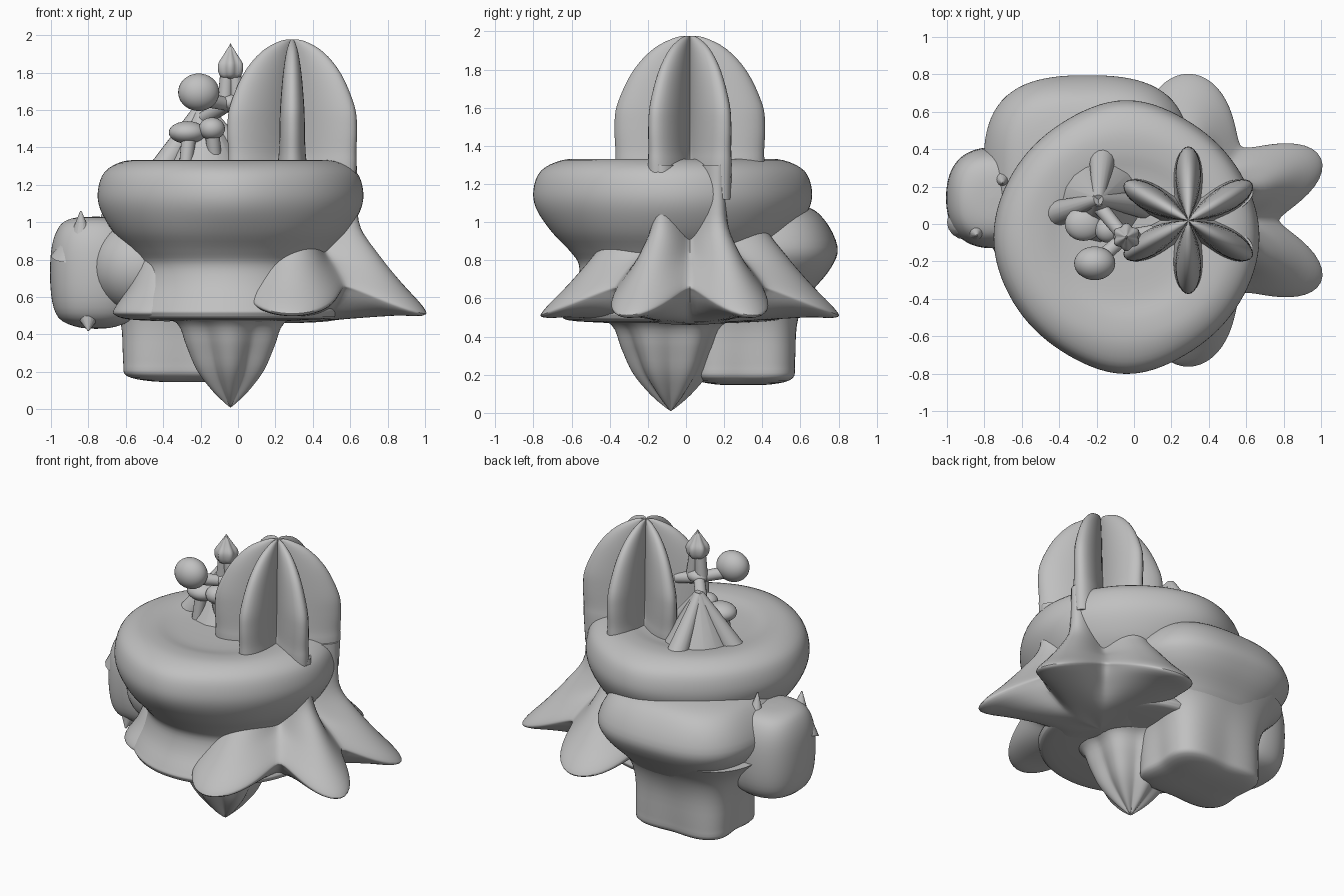
import bpy, bmesh
from math import sin, cos, pi, radians
from mathutils import Vector

if "Cube" in bpy.data.objects:
    bpy.data.objects.remove(bpy.data.objects["Cube"])

grey = bpy.data.materials.new("clay_grey")
grey.use_nodes = True
colour = (0.53, 0.53, 0.53, 1)
grey.diffuse_color = colour
grey.node_tree.nodes["Principled BSDF"].inputs["Base Color"].default_value = colour


def finish(name, bm, angle=50):
    bmesh.ops.recalc_face_normals(bm, faces=bm.faces)
    mesh = bpy.data.meshes.new(name)
    bm.to_mesh(mesh)
    bm.free()
    mesh.materials.append(grey)
    ob = bpy.data.objects.new(name, mesh)
    bpy.context.collection.objects.link(ob)
    bpy.ops.object.select_all(action="DESELECT")
    ob.select_set(True)
    bpy.context.view_layer.objects.active = ob
    bpy.ops.object.shade_smooth_by_angle(angle=radians(angle))


def refine(rings, steps=4):
    """Catmull-Rom interpolation between profile rows."""
    rows = [Vector(r) for r in rings]
    out = []
    for i in range(len(rows) - 1):
        a, b, c, d = rows[max(i - 1, 0)], rows[i], rows[i + 1], rows[min(i + 2, len(rows) - 1)]
        for k in range(steps):
            t = k / steps
            out.append(b + 0.5 * t * (c - a + t * (2 * a - 5 * b + 4 * c - d + t * (3 * (b - c) + d - a))))
    return out + [rows[-1]]


def loft(name, centre, rings, wave, stretch=(1, 1), n=96):
    """Rings are (radius, radius gain, height, droop); wave gives 0..1 round the axis."""
    bm = bmesh.new()
    loops = []
    for a, b, z, d in refine(rings):
        loop = []
        for i in range(n):
            t = 2 * pi * i / n
            w = wave(t)
            r = max(a + b * w, 0.002)
            loop.append(bm.verts.new((centre[0] + stretch[0] * r * cos(t),
                                      centre[1] + stretch[1] * r * sin(t), z - d * w)))
        loops.append(loop)
    for p, q in zip(loops, loops[1:]):
        for i in range(n):
            j = (i + 1) % n
            bm.faces.new((p[i], p[j], q[j], q[i]))
    bm.faces.new(loops[0])
    bm.faces.new(loops[-1])
    finish(name, bm)


def star(t):
    return (0.5 - 0.5 * cos(6 * t)) ** 0.8


def petal(t):
    return star(t + 0.11 * sin(2 * t))


def cusp(t):
    return abs(cos(t)) ** 14 * 0.4 + abs(sin(t)) ** 14


def boxy(t):
    return (abs(cos(t)) ** 3 + abs(sin(t)) ** 3) ** (-1 / 3) - 1


def ball(name, centre, radii):
    bm = bmesh.new()
    bmesh.ops.create_uvsphere(bm, u_segments=32, v_segments=20, radius=1)
    bmesh.ops.scale(bm, vec=radii, verts=bm.verts)
    bmesh.ops.translate(bm, vec=centre, verts=bm.verts)
    finish(name, bm)


def spike(name, start, end, r1, r2=0.004):
    axis = Vector(end) - Vector(start)
    bm = bmesh.new()
    bmesh.ops.create_cone(bm, cap_ends=True, segments=16, radius1=r1, radius2=r2, depth=axis.length)
    bmesh.ops.rotate(bm, matrix=axis.to_track_quat("Z", "Y").to_matrix(), verts=bm.verts)
    bmesh.ops.translate(bm, vec=(Vector(start) + Vector(end)) / 2, verts=bm.verts)
    finish(name, bm)


flower = (0.29, 0.02)
body = (-0.04, -0.07)

# Plump cushion tapering to a waist, then a low flared rim
loft("cushion", body, [
    (0, 0, 1.3, 0), (0.3, 0, 1.305, 0), (0.45, 0, 1.33, 0), (0.57, 0.01, 1.325, 0),
    (0.66, 0.03, 1.27, 0), (0.695, 0.035, 1.17, 0), (0.685, 0.03, 1.07, 0),
    (0.625, 0.01, 0.95, 0), (0.54, 0, 0.85, 0), (0.49, 0, 0.77, 0),
    (0.51, 0, 0.66, 0), (0.57, 0, 0.55, 0), (0.58, 0, 0.51, 0), (0.5, 0, 0.48, 0),
    (0, 0, 0.46, 0)], cusp)

# Six-petal skirt, drooping from a ribbed neck
loft("petal_skirt", flower, [
    (0.14, 0.24, 1.3, 0), (0.17, 0.21, 1.12, 0), (0.22, 0.18, 0.97, 0), (0.3, 0.21, 0.85, 0.03),
    (0.4, 0.24, 0.76, 0.09), (0.48, 0.285, 0.67, 0.13), (0.47, 0.295, 0.64, 0.14),
    (0.4, 0.2, 0.57, 0.07), (0.25, 0.03, 0.48, 0), (0, 0, 0.46, 0)], petal, n=144)

# Broad petal on the far side of the skirt
loft("side_petal", (-0.38, -0.17), [
    (0.12, 0, 0.86, 0), (0.17, 0, 0.74, 0), (0.22, 0, 0.63, 0), (0.28, 0, 0.54, 0),
    (0.28, 0, 0.505, 0), (0.2, 0, 0.48, 0), (0, 0, 0.47, 0)], boxy, (1, 1.1))

# Six-bladed crown, running down into the neck
loft("bladed_crown", flower, [
    (0.17, 0.21, 1.12, 0), (0.15, 0.24, 1.3, 0), (0.11, 0.28, 1.38, 0), (0.085, 0.31, 1.5, 0),
    (0.07, 0.31, 1.62, 0), (0.05, 0.25, 1.79, 0), (0.03, 0.16, 1.91, 0),
    (0.01, 0.06, 1.97, 0), (0, 0, 1.975, 0)], star, n=144)

# Ridged bud under the body
loft("lower_bud", (-0.04, -0.08), [
    (0.44, 0, 0.53, 0), (0.28, 0.03, 0.46, 0), (0.22, 0.04, 0.34, 0), (0.16, 0.04, 0.21, 0),
    (0.08, 0.03, 0.1, 0), (0.02, 0.01, 0.03, 0), (0, 0, 0.01, 0)], star)

# Second bulb at the back, narrowing into a thick stalk
loft("rear_bulb", (-0.25, 0.3), [
    (0, 0, 1.12, 0), (0.3, 0.2, 1.09, 0), (0.42, 0.4, 1.02, 0), (0.495, 0.4, 0.87, 0),
    (0.46, 0.4, 0.76, 0), (0.37, 0.3, 0.65, 0), (0.28, 0.2, 0.55, 0), (0.1, 0, 0.48, 0)],
    boxy, (1.12, 1))
loft("rear_stalk", (-0.28, 0.3), [
    (0.42, 0.3, 0.72, 0), (0.33, 0.3, 0.6, 0), (0.28, 0.4, 0.46, 0), (0.265, 0.5, 0.26, 0),
    (0.25, 0.5, 0.18, 0), (0.15, 0.2, 0.15, 0), (0, 0, 0.145, 0)], boxy, (1.23, 1))

# Rounded side pod with spurs and its bridge to the body
loft("side_pod", (-0.76, 0.14), [
    (0, 0, 1.03, 0), (0.13, 0, 1.02, 0), (0.2, 0.1, 0.97, 0), (0.24, 0.1, 0.84, 0),
    (0.24, 0.1, 0.62, 0), (0.2, 0.1, 0.49, 0), (0.1, 0, 0.44, 0), (0, 0, 0.43, 0)],
    boxy, (1, 1.1))
ball("pod_bridge", (-0.52, 0.0, 0.76), (0.27, 0.27, 0.25))
for i, (x, y, top) in enumerate([(-0.84, -0.06, 1.06), (-0.7, 0.22, 1.12), (-0.9, -0.04, 0.95)]):
    spike("pod_spur_%d" % i, (x, y + 0.05, 0.82), (x, y, top), 0.1)
spike("pod_lower_spur", (-0.8, 0.0, 0.55), (-0.8, -0.08, 0.42), 0.1)

# Three-legged peak on the cushion
peak = (-0.19, 0.13, 1.63)
spike("peak", (-0.18, 0.12, 1.27), peak, 0.23, 0.035)
for i, foot in enumerate([(-0.4, 0.06, 1.29), (-0.17, 0.34, 1.29), (0.05, 0.1, 1.29)]):
    spike("peak_leg_%d" % i, foot, peak, 0.07, 0.03)

# Knobs, struts and finial on the peak
ball("large_knob", (-0.21, -0.21, 1.695), (0.11, 0.09, 0.1))
ball("left_knob", (-0.27, 0.0, 1.48), (0.1, 0.09, 0.06))
ball("middle_knob", (-0.14, -0.03, 1.5), (0.07, 0.07, 0.06))
ball("finial_base", (-0.04, -0.07, 1.64), (0.07, 0.06, 0.045))
for i, (a, b) in enumerate([
        ((-0.2, -0.2, 1.66), (-0.05, -0.07, 1.63)), ((-0.19, 0.1, 1.55), (-0.05, -0.07, 1.63)),
        ((-0.26, -0.02, 1.48), (-0.28, -0.04, 1.3)), ((-0.14, -0.04, 1.5), (-0.12, 0.0, 1.3)),
        ((-0.05, -0.07, 1.63), (0.1, -0.04, 1.6)), ((-0.07, -0.07, 1.64), (-0.06, -0.07, 1.8)),
        ((0.0, -0.07, 1.64), (-0.02, -0.07, 1.8))]):
    spike("strut_%d" % i, a, b, 0.04, 0.035)
loft("finial", (-0.04, -0.07), [
    (0, 0, 1.76, 0), (0.05, 0.01, 1.78, 0), (0.06, 0.015, 1.84, 0),
    (0.035, 0.01, 1.89, 0), (0, 0, 1.955, 0)], star, n=36)
